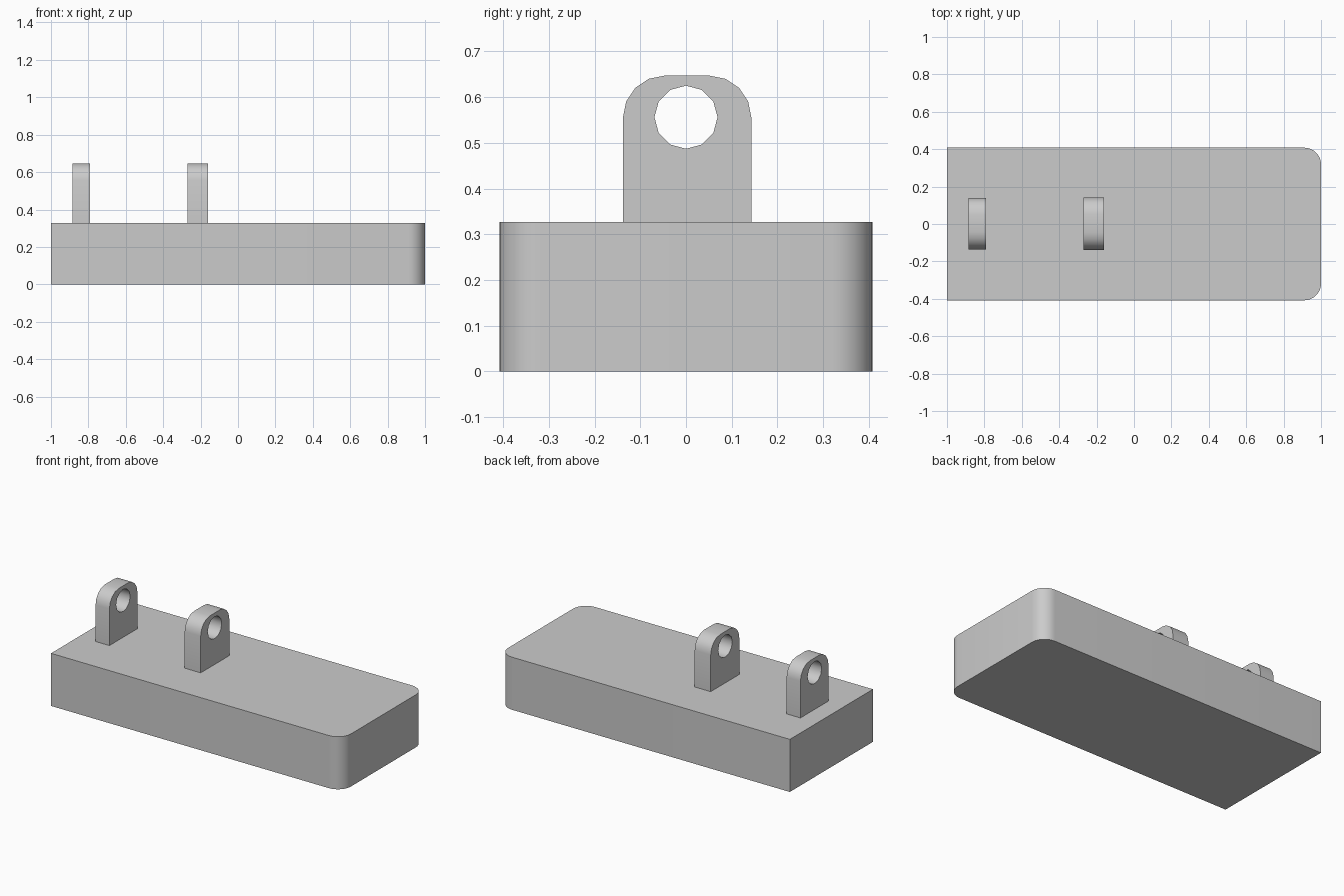
import bpy, bmesh
from math import sin, cos, pi, radians
from mathutils import Vector

cube = bpy.data.objects.get("Cube")
if cube:
    bpy.data.objects.remove(cube, do_unlink=True)

grey = bpy.data.materials.new("plain grey")
grey.use_nodes = True
grey.diffuse_color = (0.6, 0.6, 0.6, 1)
grey.node_tree.nodes["Principled BSDF"].inputs["Base Color"].default_value = grey.diffuse_color


def arc(cu, cv, r, start, end, steps):
    """Points along a circular arc, angles in degrees."""
    angles = [radians(start + (end - start) * i / steps) for i in range(steps + 1)]
    return [(cu + r * cos(a), cv + r * sin(a)) for a in angles]


def extruded(name, loops, to_3d, direction):
    """Fill an outline with optional holes and extrude it into a solid."""
    bm = bmesh.new()
    edges = []
    for loop in loops:
        verts = [bm.verts.new(to_3d(u, v)) for u, v in loop]
        edges += [bm.edges.new((a, b)) for a, b in zip(verts, verts[1:] + verts[:1])]
    bmesh.ops.triangle_fill(bm, edges=edges, use_beauty=True)
    result = bmesh.ops.extrude_face_region(bm, geom=bm.faces[:], use_keep_orig=True)
    moved = [g for g in result["geom"] if isinstance(g, bmesh.types.BMVert)]
    bmesh.ops.translate(bm, verts=moved, vec=Vector(direction))
    bmesh.ops.recalc_face_normals(bm, faces=bm.faces)
    for face in bm.faces:
        face.smooth = True
    mesh = bpy.data.meshes.new(name)
    bm.to_mesh(mesh)
    bm.free()
    mesh.set_sharp_from_angle(angle=radians(40))
    mesh.materials.append(grey)
    obj = bpy.data.objects.new(name, mesh)
    bpy.context.scene.collection.objects.link(obj)
    return obj


# Base block with two rounded corners at the +x end
half_width, base_top, corner = 0.408, 0.327, 0.09
base_outline = [(-1, half_width), (-1, -half_width)]
base_outline += arc(1 - corner, corner - half_width, corner, -90, 0, 8)
base_outline += arc(1 - corner, half_width - corner, corner, 0, 90, 8)
extruded("base_block", [base_outline], lambda u, v: (u, v, 0), (0, 0, base_top))


# Upright lugs with rounded shoulders and a twelve-sided hole
def lug(name, x0, x1, y0, y1):
    top, r = 0.647, 0.092
    outline = [(y0, base_top), (y1, base_top)]
    outline += arc(y1 - r, top - r, r, 0, 90, 4)
    outline += arc(y0 + r, top - r, r, 90, 180, 4)
    hole = arc(0, 0.556, 0.069, 0, 330, 11)
    extruded(name, [outline, hole], lambda u, v: (x0, u, v), (x1 - x0, 0, 0))


lug("end_lug", -0.885, -0.79, -0.135, 0.14)
lug("middle_lug", -0.27, -0.16, -0.138, 0.143)
